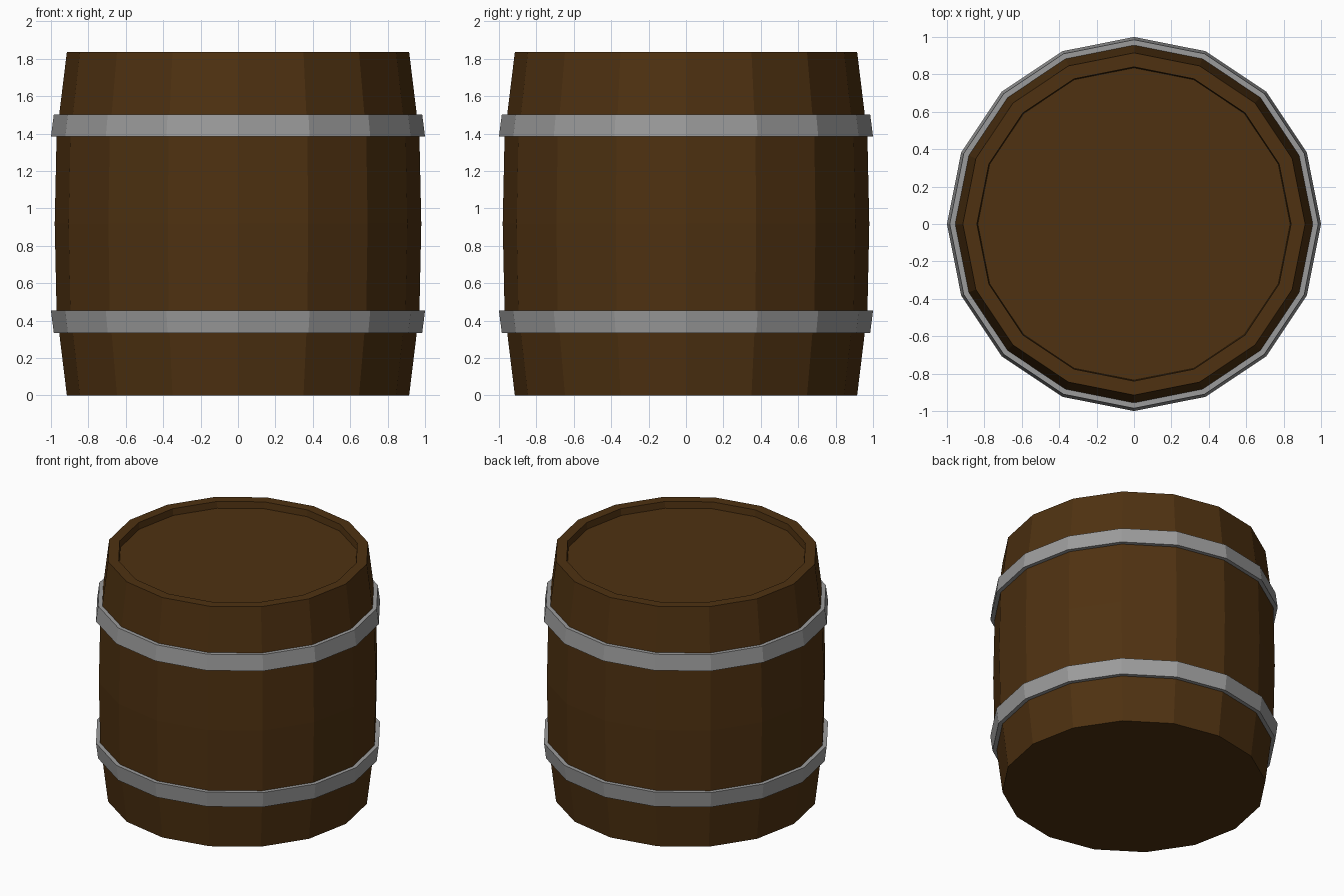
import bpy, bmesh, math

if "Cube" in bpy.data.objects:
    bpy.data.objects.remove(bpy.data.objects["Cube"])

SIDES = 16


def material(name, rgb):
    m = bpy.data.materials.new(name)
    m.diffuse_color = (*rgb, 1.0)
    m.use_nodes = True
    m.node_tree.nodes["Principled BSDF"].inputs["Base Color"].default_value = m.diffuse_color
    return m


wood = material("dark_brown_wood", (0.077, 0.031, 0.0055))
iron = material("grey_iron", (0.33, 0.33, 0.33))


def lathe(name, profile, mat, closed=False):
    """Spin (radius, z) points around z; cap the ends or close the loop."""
    bm = bmesh.new()
    rings = []
    for r, z in profile:
        rings.append([bm.verts.new((r * math.cos(2 * math.pi * i / SIDES),
                                    r * math.sin(2 * math.pi * i / SIDES), z))
                      for i in range(SIDES)])
    pairs = list(zip(rings, rings[1:]))
    if closed:
        pairs.append((rings[-1], rings[0]))
    else:
        bm.faces.new(rings[0][::-1])
        bm.faces.new(rings[-1])
    for a, b in pairs:
        for i in range(SIDES):
            j = (i + 1) % SIDES
            bm.faces.new((a[i], a[j], b[j], b[i]))
    bmesh.ops.recalc_face_normals(bm, faces=bm.faces)
    me = bpy.data.meshes.new(name)
    bm.to_mesh(me)
    bm.free()
    me.materials.append(mat)
    ob = bpy.data.objects.new(name, me)
    bpy.context.collection.objects.link(ob)
    return ob


H = 1.836
# Bulging body with a rim and a recessed lid
lathe("barrel_body", [(0.915, 0), (0.97, 0.45), (0.98, H / 2), (0.97, H - 0.45),
                      (0.915, H), (0.84, H), (0.835, H - 0.05)], wood)

# Two tapered hoops, mirrored about the middle height
hoop = [(0.985, 0.335), (1.0, 0.453), (0.965, 0.453), (0.95, 0.335)]
lathe("lower_hoop", hoop, iron, closed=True)
lathe("upper_hoop", [(r, H - z) for r, z in hoop], iron, closed=True)
